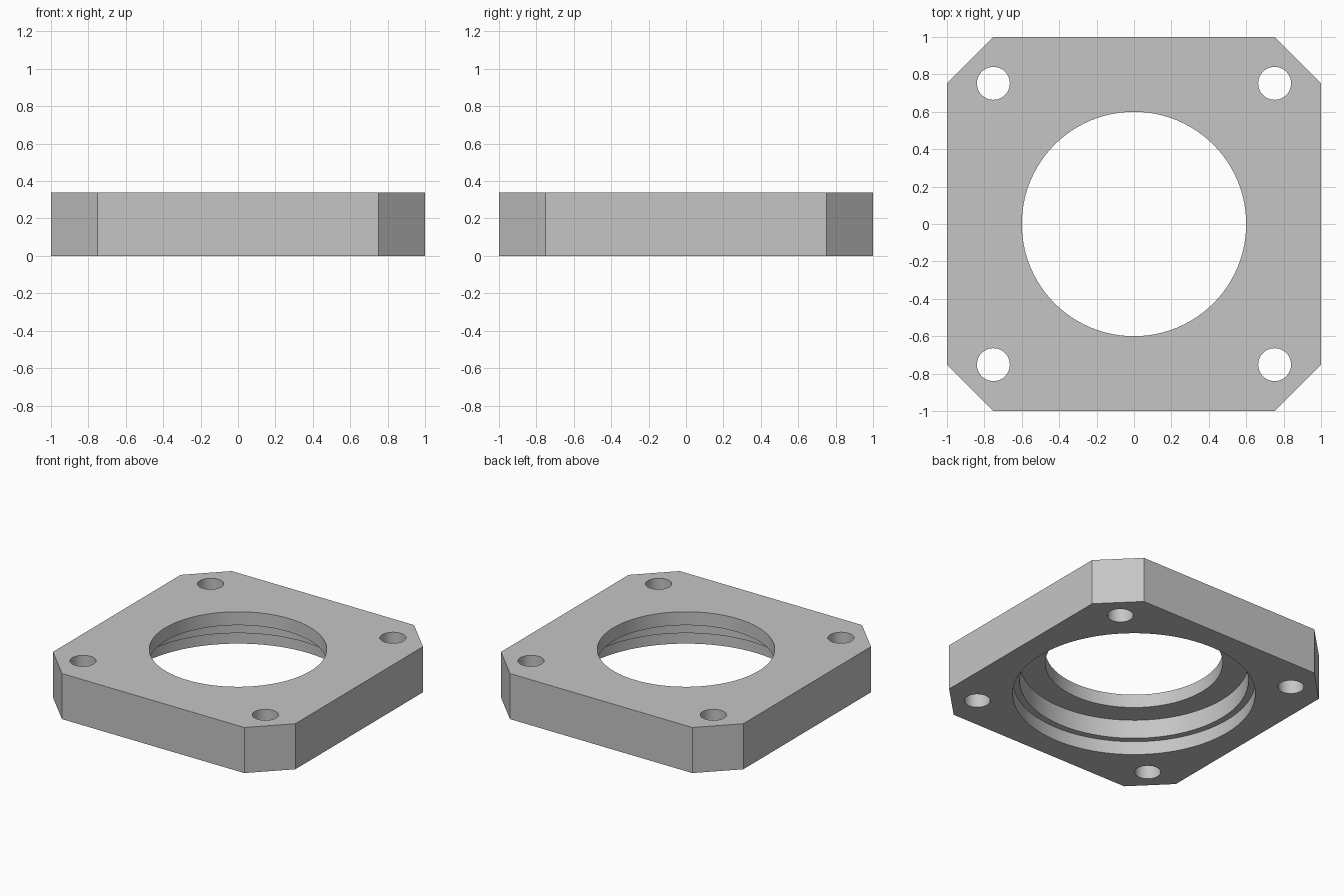
import bpy, bmesh, math

HEIGHT = 0.34
CORNER = 0.752      # half length of the straight sides; also the bolt hole offset
BOLT_RADIUS = 0.088
# (radius, bottom, top) of each step of the stacked bore
BORE_STEPS = [(0.82, -0.1, 0.1), (0.773, 0.05, 0.24), (0.6, 0.2, 0.5)]

cube = bpy.data.objects.get("Cube")
if cube:
    bpy.data.objects.remove(cube, do_unlink=True)

grey = bpy.data.materials.new("plain grey")
grey.use_nodes = True
colour = (0.56, 0.56, 0.56, 1)
grey.diffuse_color = colour
grey.node_tree.nodes["Principled BSDF"].inputs["Base Color"].default_value = colour


def prism(name, outline, bottom, top):
    """Extrude a flat outline from bottom to top."""
    bm = bmesh.new()
    base = bm.faces.new([bm.verts.new((x, y, bottom)) for x, y in outline])
    side = bmesh.ops.extrude_face_region(bm, geom=[base])["geom"]
    verts = [v for v in side if isinstance(v, bmesh.types.BMVert)]
    bmesh.ops.translate(bm, verts=verts, vec=(0, 0, top - bottom))
    bmesh.ops.recalc_face_normals(bm, faces=bm.faces)
    mesh = bpy.data.meshes.new(name)
    bm.to_mesh(mesh)
    bm.free()
    mesh.materials.append(grey)
    obj = bpy.data.objects.new(name, mesh)
    bpy.context.collection.objects.link(obj)
    return obj


def circle(radius, cx=0, cy=0, count=96):
    angles = [math.tau * i / count for i in range(count)]
    return [(cx + radius * math.cos(a), cy + radius * math.sin(a)) for a in angles]


# Square plate with cut corners
quarter = [(1, -CORNER), (1, CORNER)]
outline = []
for turn in range(4):
    for x, y in quarter:
        outline.append((x, y))
    quarter = [(-y, x) for x, y in quarter]
plate = prism("flange_plate", outline, 0, HEIGHT)

# Stepped centre bore and four bolt holes
cutters = [prism("bore_cutter", circle(r), low, high) for r, low, high in BORE_STEPS]
for sx in (-1, 1):
    for sy in (-1, 1):
        hole = circle(BOLT_RADIUS, sx * CORNER, sy * CORNER, 48)
        cutters.append(prism("bolt_hole_cutter", hole, -0.1, 0.5))

bpy.ops.object.select_all(action='DESELECT')
plate.select_set(True)
bpy.context.view_layer.objects.active = plate
for cutter in cutters:
    cutter.hide_render = True
    cut = plate.modifiers.new("cut", 'BOOLEAN')
    cut.operation = 'DIFFERENCE'
    cut.solver = 'EXACT'
    cut.object = cutter
    bpy.ops.object.modifier_apply(modifier=cut.name)
    bpy.data.objects.remove(cutter, do_unlink=True)

bpy.ops.object.shade_smooth_by_angle(angle=math.radians(30))
